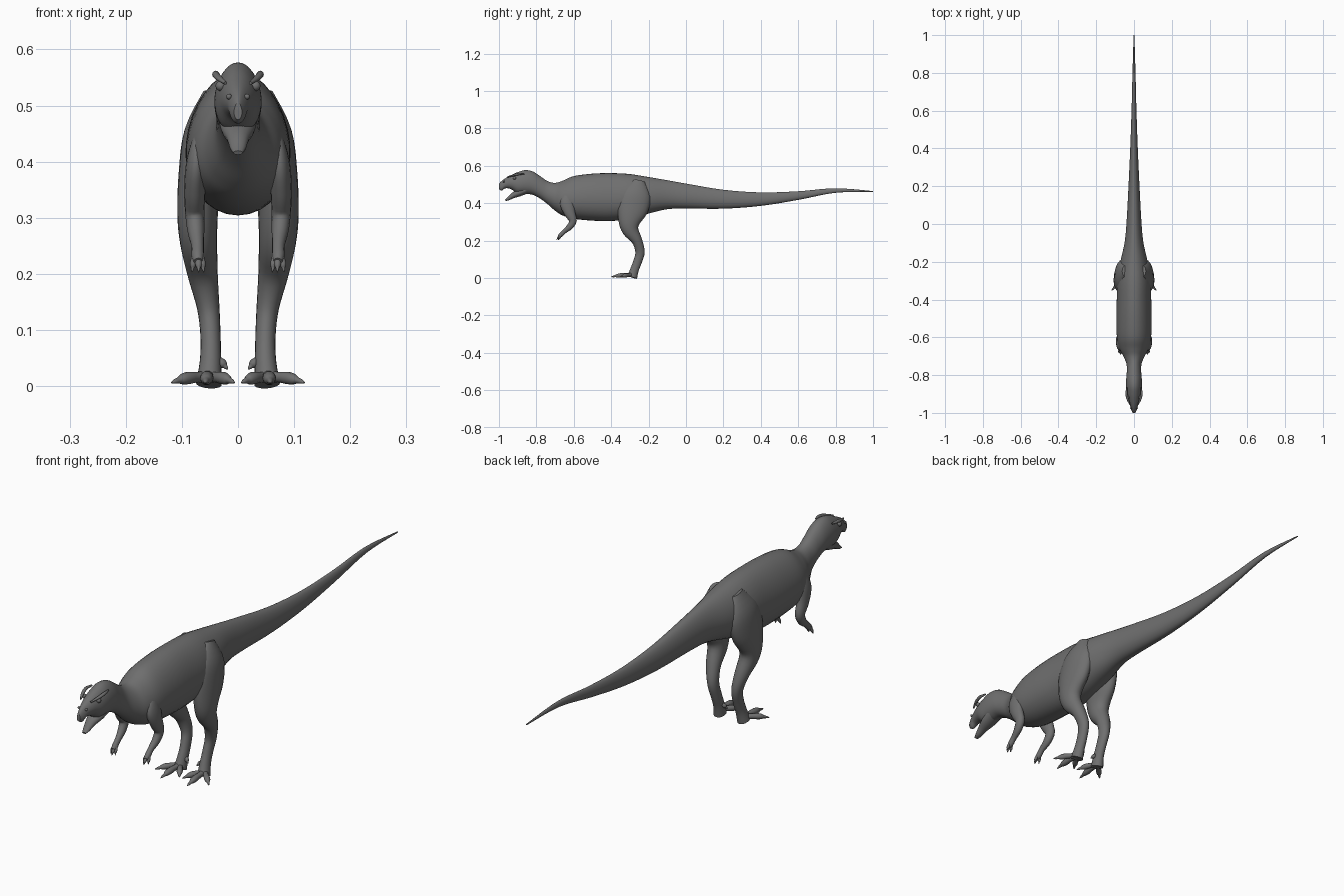
import bpy, bmesh, math
from mathutils import Vector

if "Cube" in bpy.data.objects:
    bpy.data.objects.remove(bpy.data.objects["Cube"], do_unlink=True)

skin = bpy.data.materials.new("grey_hide")
skin.use_nodes = True
grey = (0.16, 0.16, 0.16, 1.0)
skin.diffuse_color = grey
skin.node_tree.nodes["Principled BSDF"].inputs["Base Color"].default_value = grey


def smooth_rows(rows, steps):
    """Fill a list of rows with a Catmull-Rom curve."""
    result = []
    for i in range(len(rows) - 1):
        before, start = rows[max(i - 1, 0)], rows[i]
        end, after = rows[i + 1], rows[min(i + 2, len(rows) - 1)]
        for k in range(steps):
            t = k / steps
            result.append([
                b + 0.5 * t * (c - a + t * (2*a - 5*b + 4*c - d + t * (3*(b - c) + d - a)))
                for a, b, c, d in zip(before, start, end, after)])
    result.append(list(rows[-1]))
    return result


def loft(name, rings):
    """Skin a list of equal point rings and close both ends."""
    bm = bmesh.new()
    loops = [[bm.verts.new(p) for p in ring] for ring in rings]
    count = len(loops[0])
    for lower, upper in zip(loops, loops[1:]):
        for i in range(count):
            j = (i + 1) % count
            bm.faces.new((lower[i], lower[j], upper[j], upper[i]))
    bm.faces.new(loops[0])
    bm.faces.new(loops[-1])
    return finish(name, bm)


def finish(name, bm):
    bmesh.ops.recalc_face_normals(bm, faces=bm.faces)
    mesh = bpy.data.meshes.new(name)
    bm.to_mesh(mesh)
    bm.free()
    mesh.materials.append(skin)
    obj = bpy.data.objects.new(name, mesh)
    bpy.context.collection.objects.link(obj)
    bpy.ops.object.select_all(action="DESELECT")
    obj.select_set(True)
    bpy.context.view_layer.objects.active = obj
    bpy.ops.object.shade_smooth_by_angle(angle=math.radians(50))
    return obj


def tube(name, rows, side=1, across=None, steps=4, count=16):
    """Oval tube through rows of x, y, z, half width, half depth."""
    path = smooth_rows(rows, steps)
    points = [Vector((side * r[0], r[1], r[2])) for r in path]
    rings = []
    for i, (p, row) in enumerate(zip(points, path)):
        along = (points[min(i + 1, len(points) - 1)] - points[max(i - 1, 0)]).normalized()
        u = Vector(across) if across else along.cross(Vector((0, 0, 1)))
        u = (u - along * u.dot(along)).normalized()
        v = along.cross(u)
        angles = [math.tau * k / count for k in range(count)]
        rings.append([p + u * math.cos(a) * row[3] + v * math.sin(a) * row[4] for a in angles])
    return loft(name, rings)


def digit(name, base, tip, radius, side, arch):
    """Toe or finger with a padded middle and a pointed claw."""
    base, tip = Vector(base), Vector(tip)
    rows = []
    for t, size in ((0, 1), (0.3, 0.8), (0.55, 0.95), (0.72, 0.75), (0.78, 0.5), (0.9, 0.35), (1, 0.06)):
        p = base.lerp(tip, t)
        p.z += arch * math.sin(math.pi * t)
        rows.append((*p, radius * size, radius * size))
    tube(name, rows, side, steps=2, count=10)


# Skull, neck, trunk and tail in one skin: y, top, bottom, half width
body_rows = [
    (-1.0, .505, .475, .007), (-.985, .52, .468, .014), (-.965, .534, .48, .02),
    (-.935, .55, .475, .03), (-.9, .566, .452, .039), (-.86, .577, .45, .042),
    (-.82, .57, .445, .041), (-.78, .545, .425, .038), (-.74, .518, .395, .04),
    (-.7, .509, .36, .056), (-.66, .52, .335, .077), (-.6, .545, .317, .09),
    (-.5, .558, .307, .093), (-.4, .561, .305, .091), (-.3, .556, .318, .088),
    (-.2, .54, .345, .072), (-.1, .523, .368, .05), (0, .505, .372, .04),
    (.2, .472, .371, .029), (.4, .458, .386, .02), (.6, .464, .418, .013),
    (.8, .48, .456, .008), (1, .465, .46, .002),
]
body_rings = []
for y, top, bottom, half in smooth_rows(body_rows, 5):
    middle, height = (top + bottom) / 2, (top - bottom) / 2
    ring = []
    for k in range(32):
        a = math.tau * k / 32
        # Narrow the back a little and let the belly hang
        width = half * math.cos(a) * (1 - 0.12 * math.sin(a))
        ring.append((width, y, middle + height * math.sin(a)))
    body_rings.append(ring)
loft("body", body_rings)

# Open lower jaw with a scooped beak
tube("lower_jaw", [
    (0, -.85, .475, .034, .022), (0, -.89, .457, .03, .02),
    (0, -.925, .441, .02, .015), (0, -.95, .424, .014, .009),
    (0, -.966, .416, .008, .004)], across=(1, 0, 0))

leg_rows = [
    (.045, -.25, .52, .018, .03), (.06, -.265, .45, .036, .078),
    (.068, -.285, .375, .038, .083), (.072, -.302, .305, .036, .06),
    (.07, -.296, .255, .033, .044), (.063, -.262, .2, .027, .028),
    (.053, -.246, .14, .02, .025), (.049, -.258, .09, .018, .023),
    (.049, -.275, .045, .019, .023), (.052, -.288, .004, .023, .027),
]
arm_rows = [
    (.066, -.625, .45, .012, .025), (.074, -.635, .4, .018, .038),
    (.077, -.622, .35, .019, .03), (.077, -.605, .308, .017, .021),
    (.075, -.62, .276, .015, .017), (.072, -.65, .25, .011, .012),
    (.072, -.668, .232, .011, .012), (.071, -.68, .222, .008, .008),
]

for label, side in (("left", 1), ("right", -1)):
    # Limbs
    tube(label + "_leg", leg_rows, side, across=(1, 0, 0), count=20)
    tube(label + "_arm", arm_rows, side, across=(1, 0, 0))

    # Three spread toes and a raised spur
    ankle = (.053, -.285, .016)
    for toe, tip, size in (("outer", (.119, -.352, .006), .012),
                           ("middle", (.058, -.402, .006), .013),
                           ("inner", (.006, -.36, .006), .012)):
        digit(f"{label}_{toe}_toe", ankle, tip, size, side, .004)
    digit(label + "_spur", (.042, -.272, .05), (.018, -.287, .03), .009, side, .002)

    # Fingers
    for finger, shift in (("outer", .012), ("middle", 0), ("inner", -.009)):
        digit(f"{label}_{finger}_finger", (.071 + shift * .5, -.667, .235),
              (.07 + shift, -.692 + abs(shift), .203), .0065, side, .002)

    # Brow ridge, eye and nostril rim
    tube(label + "_brow", [
        (.022, -.955, .54, .003, .003), (.034, -.925, .549, .006, .005),
        (.04, -.895, .556, .006, .006), (.036, -.865, .557, .003, .003)], side)
    for part, spot, size in (("eye", (.031, -.917, .535), .009),
                             ("nostril", (.016, -.974, .516), .005)):
        bm = bmesh.new()
        bmesh.ops.create_uvsphere(bm, u_segments=16, v_segments=10, radius=size)
        bmesh.ops.translate(bm, verts=bm.verts, vec=(side * spot[0], spot[1], spot[2]))
        finish(f"{label}_{part}", bm)
